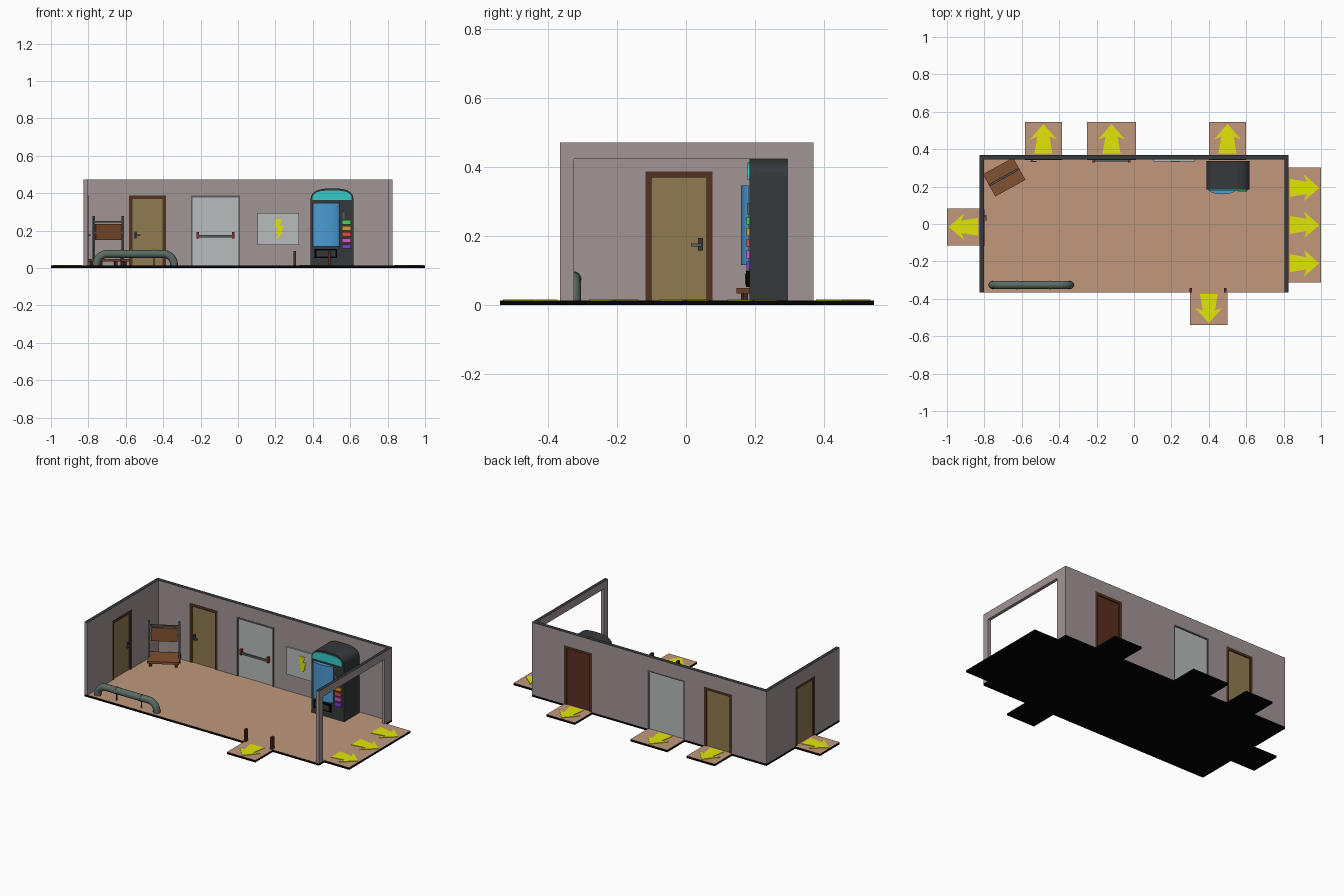
import bpy, bmesh
from math import sin, cos, pi, radians
from mathutils import Matrix, Vector

if "Cube" in bpy.data.objects:
    bpy.data.objects.remove(bpy.data.objects["Cube"])


def mat(name, r, g, b):
    m = bpy.data.materials.new(name)
    m.diffuse_color = (r ** 2.2, g ** 2.2, b ** 2.2, 1)
    m.use_nodes = True
    m.node_tree.nodes["Principled BSDF"].inputs["Base Color"].default_value = m.diffuse_color
    return m


TAN = mat("tan_floor", .75, .59, .48)
BLACK = mat("black", .02, .02, .02)
WALL = mat("wall_grey", .63, .58, .58)
DARK = mat("dark_grey", .22, .23, .24)
YELLOW = mat("yellow", .88, .9, .06)
OLIVE = mat("olive_door", .56, .48, .32)
BROWN = mat("dark_brown", .32, .21, .15)
RED_BROWN = mat("red_brown", .36, .19, .14)
SILVER = mat("silver", .72, .73, .73)
METAL = mat("metal", .36, .37, .38)
RED = mat("red", .55, .2, .2)
WOOD = mat("wood", .5, .32, .2)
BLUE = mat("window_blue", .3, .6, .82)
CYAN = mat("cyan", .22, .8, .78)
GREEN = mat("pipe_green", .36, .42, .39)


def prism(name, pts, axis, a, b, m, top=None, xf=None):
    """Extrude a 2D outline along an axis; upward faces may take a second material."""
    place = {"x": lambda p, d: (d, p[0], p[1]),
             "y": lambda p, d: (p[0], d, p[1]),
             "z": lambda p, d: (p[0], p[1], d)}[axis]
    bm = bmesh.new()
    lo = [bm.verts.new(place(p, a)) for p in pts]
    hi = [bm.verts.new(place(p, b)) for p in pts]
    bm.faces.new(lo)
    bm.faces.new(hi)
    n = len(pts)
    for i in range(n):
        j = (i + 1) % n
        bm.faces.new((lo[i], lo[j], hi[j], hi[i]))
    bmesh.ops.recalc_face_normals(bm, faces=bm.faces)
    if top:
        zmax = max(v.co.z for v in bm.verts)
        for f in bm.faces:
            if f.normal.z > .9 and f.calc_center_median().z > zmax - .001:
                f.material_index = 1
    if xf:
        bm.transform(xf)
    me = bpy.data.meshes.new(name)
    bm.to_mesh(me)
    bm.free()
    me.materials.append(m)
    if top:
        me.materials.append(top)
    ob = bpy.data.objects.new(name, me)
    bpy.context.collection.objects.link(ob)
    return ob


def box(name, x0, x1, y0, y1, z0, z1, m, top=None, xf=None):
    return prism(name, [(x0, y0), (x1, y0), (x1, y1), (x0, y1)], "z", z0, z1, m, top, xf)


# Floor and threshold pads
F = .013
box("floor", -.825, .825, -.365, .37, 0, F, BLACK, TAN)
for i, (x0, x1, y0, y1) in enumerate([(-.583, -.385, .37, .545), (-.25, .01, .37, .545),
                                      (.4, .6, .37, .545), (-1, -.825, -.115, .083),
                                      (.825, 1, -.312, .303), (.3, .5, -.54, -.365)]):
    box(f"threshold_pad_{i}", x0, x1, y0, y1, 0, F, BLACK, TAN)

# Arrows on the pads
ARROW = [(-.048, 0), (.048, 0), (.033, .09), (.072, .075), (0, .158), (-.072, .075), (-.033, .09)]
for i, (x, y, ang) in enumerate([(-.484, .377, 0), (-.12, .377, 0), (.5, .377, 0), (-.833, -.015, 90),
                                 (.833, .193, -90), (.833, -.005, -90), (.833, -.21, -90), (.4, -.373, 180)]):
    prism(f"exit_arrow_{i}", ARROW, "z", F, F + .003, YELLOW,
          xf=Matrix.Translation((x, y, 0)) @ Matrix.Rotation(radians(ang), 4, "Z"))


# Walls, each one outline with notches for the openings
def wall(name, a, b, openings, axis, d0, d1):
    pts = [(b, .472), (a, .472), (a, F)]
    for o0, o1, h in openings:
        pts += [(o0, F), (o0, h), (o1, h), (o1, F)]
    prism(name, pts + [(b, F)], axis, d0, d1, WALL, DARK)


H = .387
wall("back_wall", -.825, .825, [(-.582, -.386, H), (-.252, .011, H), (.402, .598, H)], "y", .345, .37)
wall("left_wall", -.365, .345, [(-.117, .077, H)], "x", -.825, -.802)
wall("right_opening_wall", -.365, .345, [(-.325, .295, .423)], "x", .804, .825)


# Doors: frame lining the opening, recessed leaf
def door(name, a, b, axis, d0, d1, frame_mat, leaf_mat, t=.017):
    prism(name + "_frame", [(a, F), (a, H), (b, H), (b, F), (b - t, F), (b - t, H - t),
                            (a + t, H - t), (a + t, F)], axis, d0, d1, frame_mat)
    mid = (d0 + d1) / 2
    prism(name + "_leaf", [(a + t, F), (a + t, H - t), (b - t, H - t), (b - t, F)],
          axis, mid - .006, mid + .006, leaf_mat)


door("store_door", -.582, -.386, "y", .343, .37, BROWN, OLIVE)
door("fire_door", -.252, .011, "y", .343, .37, METAL, SILVER, .009)
door("rear_door", .402, .598, "y", .343, .37, BROWN, RED_BROWN)
door("side_door", -.117, .077, "x", -.825, -.8, BROWN, OLIVE)

# Lever handles
box("store_handle_plate", -.555, -.541, .343, .352, .158, .195, DARK)
box("store_handle_lever", -.553, -.52, .332, .338, .17, .179, METAL)
box("store_handle_stem", -.552, -.544, .335, .345, .17, .179, METAL)
box("side_handle_plate", -.808, -.799, .035, .049, .158, .195, DARK)
box("side_handle_lever", -.795, -.789, .015, .047, .17, .179, METAL)
box("side_handle_stem", -.801, -.792, .038, .046, .17, .179, METAL)

# Push bar on the fire door
box("push_bar", -.22, -.02, .333, .341, .163, .175, METAL)
for s, x in (("left", -.222), ("right", -.032)):
    box(f"push_bar_{s}_end", x, x + .013, .33, .353, .158, .193, RED)

# Electrical panel with bolt sign
box("electrical_panel", .105, .325, .335, .346, .122, .295, SILVER)
prism("bolt_sign", [(.2, .262), (.236, .262), (.224, .228), (.245, .228), (.232, .192), (.242, .192),
                    (.207, .152), (.213, .188), (.198, .188), (.212, .215), (.196, .215)],
      "y", .332, .335, YELLOW)


# Drinks machine
def arch(cx, w, z0, zs, h, n=20, e=.7):
    pts = [(cx - w, z0), (cx + w, z0)]
    for i in range(n + 1):
        c, s = cos(pi * i / n), max(sin(pi * i / n), 0)
        pts.append((cx + w * abs(c) ** e * (1 if c > 0 else -1), zs + h * s ** e))
    return [p for k, p in enumerate(pts) if k == 0 or (Vector(p) - Vector(pts[k - 1])).length > 1e-5]


prism("machine_body", arch(.503, .115, F, .355, .07), "y", .184, .337, DARK)
prism("machine_header", arch(.503, .105, .362, .366, .048), "y", .178, .186, CYAN)
bulge = [(.472 - .072 * cos(pi * i / 14), .183 - .024 * sin(pi * i / 14)) for i in range(15)]
prism("machine_window", bulge, "z", .116, .347, BLUE)
box("dispenser_frame", .41, .53, .174, .185, .052, .1, BLACK)
box("dispenser_flap", .42, .52, .171, .175, .06, .092, DARK)
box("coin_slot", .558, .57, .178, .185, .262, .296, METAL)
for i, c in enumerate([(.3, .8, .35), (.85, .6, .2), (.85, .3, .3), (.85, .35, .75), (.5, .25, .85)]):
    z = .233 - i * .0325
    box(f"select_button_{i}", .555, .603, .175, .185, z, z + .023, mat(f"button_{i}", *c))

# Trolley bench standing at an angle in the corner
T = Matrix.Translation((-.694, .251, 0)) @ Matrix.Rotation(radians(29), 4, "Z")
box("bench_seat", -.092, .092, -.068, .068, .034, .049, WOOD, xf=T)
box("bench_backrest", -.077, .077, -.006, .006, .15, .235, WOOD, xf=T)
box("bench_top_rail", -.09, .09, -.005, .005, .243, .252, METAL, xf=T)
for sx in (-1, 1):
    x = sx * .088
    box("bench_post", x - .005, x + .005, -.005, .005, F, .278, METAL, xf=T)
    box("bench_bracket", min(x, sx * .07), max(x, sx * .07), -.004, .004, .185, .195, METAL, xf=T)
    for sy in (-1, 1):
        lx, ly = sx * .074, sy * .052
        box("bench_leg", lx - .007, lx + .007, ly - .007, ly + .007, F, .035, BROWN, xf=T)

# Bent pipe along the front edge
R, ZP, YP = .058, .075, -.326
path = [(-.757, F)]
path += [(-.757 + R - R * cos(a), ZP - R + R * sin(a)) for a in [pi / 2 * i / 8 for i in range(9)]]
path += [(-.342 - R + R * sin(a), ZP - R + R * cos(a)) for a in [pi / 2 * i / 8 for i in range(9)]]
path += [(-.342, F)]
cu = bpy.data.curves.new("bent_pipe", "CURVE")
cu.dimensions = "3D"
cu.bevel_depth = .021
cu.bevel_resolution = 4
cu.use_fill_caps = True
cu.materials.append(GREEN)
sp = cu.splines.new("POLY")
sp.points.add(len(path) - 1)
for p, (x, z) in zip(sp.points, path):
    p.co = (x, YP, z, 1)
bpy.context.collection.objects.link(bpy.data.objects.new("bent_pipe", cu))
for x in (-.625, -.45):
    box("pipe_support", x - .003, x + .003, YP - .003, YP + .003, F, ZP, DARK)
    ring = [(YP + .023 * cos(pi * i / 8), ZP + .023 * sin(pi * i / 8)) for i in range(16)]
    prism("pipe_clamp", ring, "x", x - .003, x + .003, GREEN)

# Short posts beside the front exit
for x in (.303, .488):
    box("exit_post", x - .007, x + .007, -.365, -.343, F, .09, RED_BROWN)
